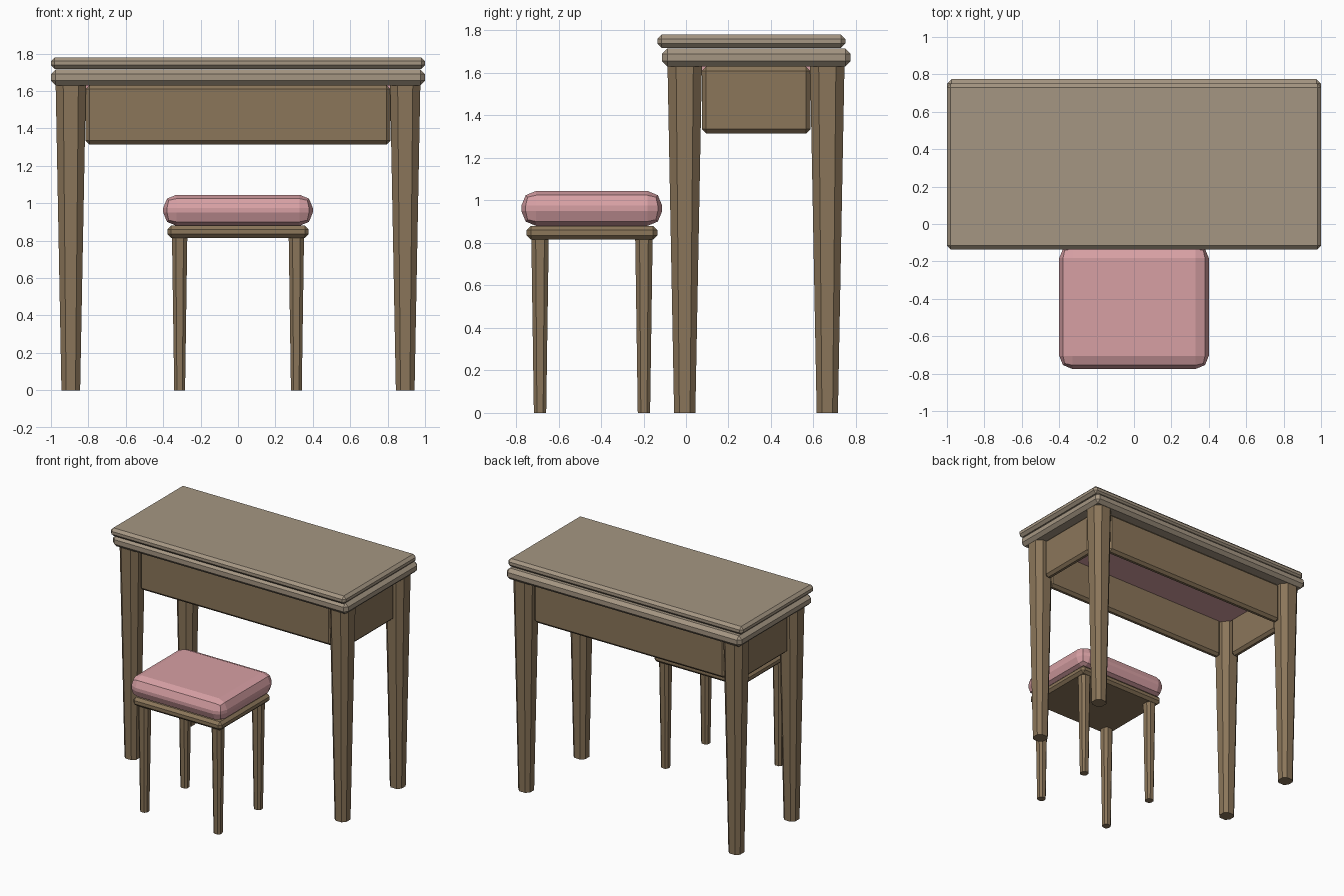
import bpy, bmesh

if "Cube" in bpy.data.objects:
    bpy.data.objects.remove(bpy.data.objects["Cube"])


def material(name, rgb):
    m = bpy.data.materials.new(name)
    m.diffuse_color = (*rgb, 1)
    m.use_nodes = True
    m.node_tree.nodes["Principled BSDF"].inputs["Base Color"].default_value = m.diffuse_color
    return m


WOOD = material("brown wood", (0.258, 0.181, 0.102))
TOP = material("pale wood", (0.375, 0.305, 0.225))
PINK = material("pink fabric", (0.68, 0.35, 0.37))


def finish(name, bm, mat):
    bmesh.ops.recalc_face_normals(bm, faces=bm.faces)
    me = bpy.data.meshes.new(name)
    bm.to_mesh(me)
    bm.free()
    me.materials.append(mat)
    ob = bpy.data.objects.new(name, me)
    bpy.context.collection.objects.link(ob)
    return ob


def box(name, x, y, z, mat, bevel=0.0, segments=1):
    """Bevelled box from (min, max) ranges."""
    bm = bmesh.new()
    bmesh.ops.create_cube(bm, size=1)
    for v in bm.verts:
        v.co = [r[0] + (c + 0.5) * (r[1] - r[0]) for c, r in zip(v.co, (x, y, z))]
    if bevel:
        bmesh.ops.bevel(bm, geom=bm.edges[:], offset=bevel, offset_type='OFFSET',
                        segments=segments, profile=0.5, affect='EDGES')
    return finish(name, bm, mat)


def leg(name, cx, cy, height, bottom, top, mat):
    """Tapered post with a chamfered square section."""
    bm = bmesh.new()
    k = 0.5
    section = [(1, -k), (1, k), (k, 1), (-k, 1), (-1, k), (-1, -k), (-k, -1), (k, -1)]
    lo = [bm.verts.new((cx + u * bottom, cy + v * bottom, 0)) for u, v in section]
    hi = [bm.verts.new((cx + u * top, cy + v * top, height)) for u, v in section]
    bm.faces.new(lo[::-1])
    bm.faces.new(hi)
    for i in range(8):
        j = (i + 1) % 8
        bm.faces.new((lo[i], lo[j], hi[j], hi[i]))
    return finish(name, bm, mat)


# Table: two stacked leaves
box("table_top_leaf", (-1, 1), (-0.135, 0.75), (1.718, 1.78), TOP, 0.02)
box("table_lower_leaf", (-1, 1), (-0.113, 0.775), (1.63, 1.715), TOP, 0.025)

# Table legs
FRONT, BACK, SIDE = -0.006, 0.665, 0.894
for sx, side in ((-1, "left"), (1, "right")):
    for cy, end in ((FRONT, "front"), (BACK, "back")):
        leg(f"table_{end}_{side}_leg", sx * SIDE, cy, 1.635, 0.05, 0.081, WOOD)

# Aprons between the table legs
T, AZ = 0.03, (1.315, 1.63)
for cy, end in ((FRONT, "front"), (BACK, "back")):
    box(f"{end}_apron", (-0.815, 0.815), (cy - T, cy + T), AZ, WOOD, 0.02)
for sx, side in ((-1, "left"), (1, "right")):
    box(f"{side}_apron", (sx * SIDE - T, sx * SIDE + T), (0.075, 0.585), AZ, WOOD, 0.02)

# Fabric lining under the table top
box("underside_lining", (-0.86, 0.86), (FRONT + 0.025, BACK - 0.025), (1.605, 1.635), PINK)

# Stool: cushion, seat frame and legs
box("stool_cushion", (-0.4, 0.4), (-0.775, -0.112), (0.88, 1.045), PINK, 0.07, 2)
box("stool_seat_frame", (-0.377, 0.377), (-0.75, -0.135), (0.815, 0.88), WOOD, 0.02)
for sx, side in ((-1, "left"), (1, "right")):
    for cy, end in ((-0.687, "front"), (-0.198, "back")):
        leg(f"stool_{end}_{side}_leg", sx * 0.312, cy, 0.82, 0.029, 0.041, WOOD)
